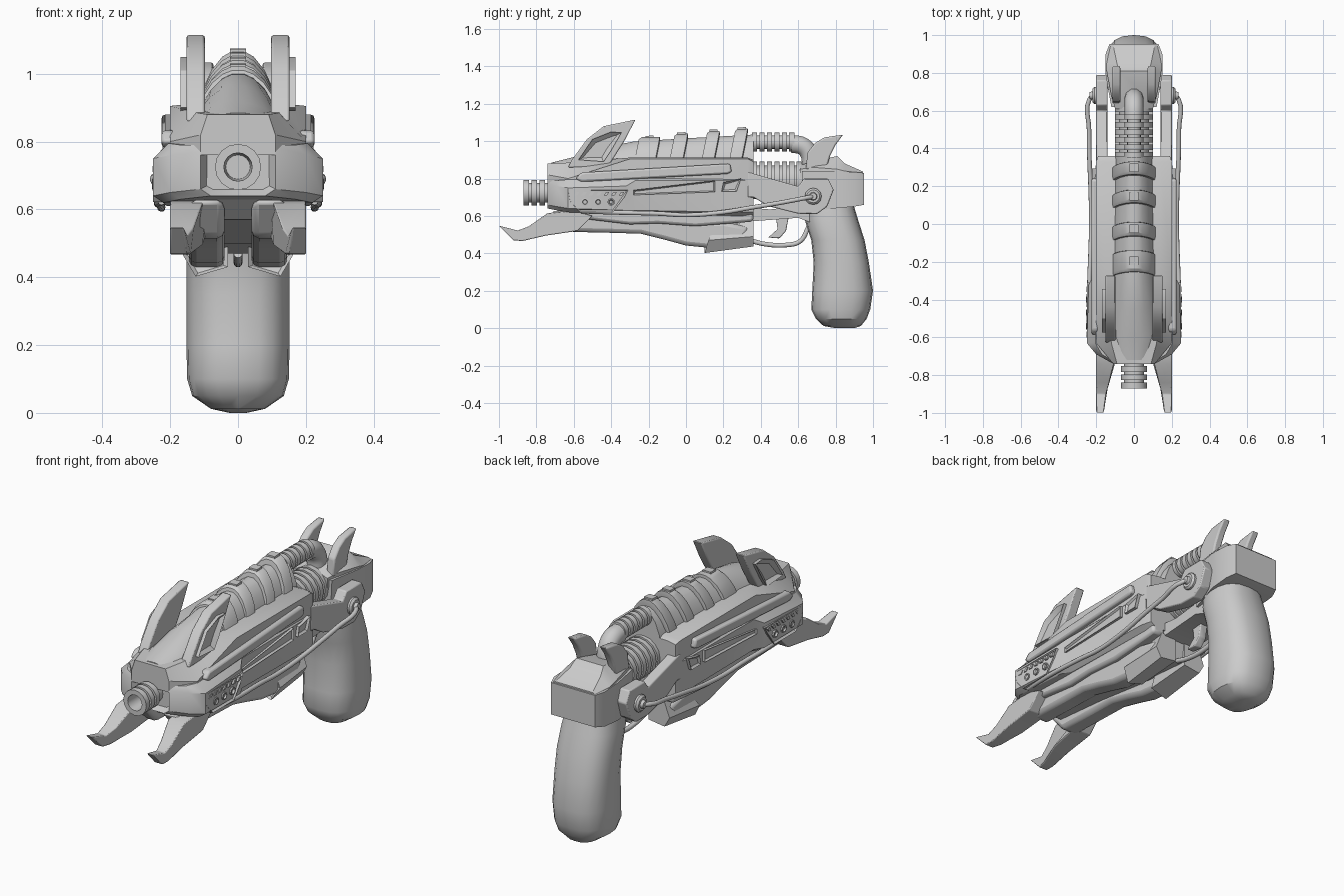
import bpy, bmesh, math
from mathutils import Vector

if "Cube" in bpy.data.objects:
    bpy.data.objects.remove(bpy.data.objects["Cube"])


def finish(name, bm, mirror=False, bevel=0):
    me = bpy.data.meshes.new(name)
    bm.to_mesh(me)
    bm.free()
    ob = bpy.data.objects.new(name, me)
    bpy.context.collection.objects.link(ob)
    if bevel:
        b = ob.modifiers.new("bevel", 'BEVEL')
        b.width, b.segments, b.limit_method = bevel, 2, 'ANGLE'
    if mirror:
        ob.modifiers.new("mirror", 'MIRROR')
    return ob


def loft(name, rings, mirror=False, bevel=0, inset=None):
    """Skin closed rings of 3D points and cap both ends; inset=(width, depth) recesses the last cap."""
    bm = bmesh.new()
    vs = [[bm.verts.new(p) for p in r] for r in rings]
    n = len(rings[0])
    for a, b in zip(vs, vs[1:]):
        for i in range(n):
            j = (i + 1) % n
            bm.faces.new((a[i], a[j], b[j], b[i]))
    bm.faces.new(vs[0][::-1])
    cap = bm.faces.new(vs[-1])
    bmesh.ops.recalc_face_normals(bm, faces=bm.faces)
    if inset:
        bmesh.ops.inset_individual(bm, faces=[cap], thickness=inset[0], depth=-inset[1])
    return finish(name, bm, mirror, bevel)


def prism(name, pts, x0, x1, mirror=True, bevel=0, inset=None):
    """Side-view (y, z) outline extruded across x."""
    return loft(name, [[(x, y, z) for y, z in pts] for x in (x0, x1)], mirror, bevel, inset)


def hull(name, sections, bevel=0, inset=None):
    """Symmetric loft along y from half sections (y, [(x, z), ...])."""
    return loft(name, [[(x, y, z) for x, z in h] + [(-x, y, z) for x, z in h[::-1]]
                       for y, h in sections], bevel=bevel, inset=inset)


def lathe(name, prof, centre, axis='y', n=16, mirror=False):
    """Profile of (distance along axis, radius) turned round the y or x axis."""
    c, rings = Vector(centre), []
    for d, r in prof:
        ring = []
        for i in range(n):
            a = math.tau * i / n
            u, v = r * math.cos(a), r * math.sin(a)
            ring.append(c + Vector((u, d, v) if axis == 'y' else (d, u, v)))
        rings.append(ring)
    return loft(name, rings, mirror)


def tube(name, pts, r, mirror=False):
    cu = bpy.data.curves.new(name, 'CURVE')
    cu.dimensions = '3D'
    cu.bevel_depth, cu.bevel_resolution, cu.use_fill_caps, cu.resolution_u = r, 3, True, 5
    s = cu.splines.new('BEZIER')
    s.bezier_points.add(len(pts) - 1)
    for b, p in zip(s.bezier_points, pts):
        b.co = p
        b.handle_left_type = b.handle_right_type = 'AUTO'
    ob = bpy.data.objects.new(name, cu)
    bpy.context.collection.objects.link(ob)
    if mirror:
        ob.modifiers.new("mirror", 'MIRROR')


def ribs(y0, y1, n, big, small):
    """Lathe profile with n discs."""
    p, s = [], (y1 - y0) / n
    for i in range(n):
        y = y0 + i * s
        p += [(y, small), (y + .3 * s, small), (y + .3 * s, big), (y + s, big), (y + s, small)]
    return p


# Grip: rounded rings (z, front y, back y, half width)
rings = []
for z, f, b, w in [(0, .80, .90, .025), (.012, .735, .935, .08), (.05, .695, .966, .135), (.1, .67, .985, .15),
                   (.2, .675, 1.0, .152), (.35, .683, .978, .152), (.47, .67, .955, .152),
                   (.58, .635, .92, .148), (.68, .63, .89, .13)]:
    ring = []
    for i in range(20):
        a = math.tau * i / 20
        c, s = math.cos(a), math.sin(a)
        ring.append((w * math.copysign(abs(c) ** .75, c),
                     (f + b) / 2 + (b - f) / 2 * math.copysign(abs(s) ** .85, s), z))
    rings.append(ring)
loft("grip", rings)

# Rear collar and its faceted cap
hull("rear_collar", [(.62, [(.11, .62), (.12, .84)]), (.79, [(.15, .64), (.15, .84)]),
                     (.90, [(.15, .65), (.15, .835)]), (.952, [(.13, .66), (.13, .83)])])
hull("rear_cap", [(.61, [(.10, .80), (.10, .85), (.05, .87)]), (.68, [(.12, .8), (.12, .86), (.06, .895)]),
                  (.81, [(.145, .8), (.145, .85), (.08, .92)]), (.85, [(.145, .8), (.145, .84), (.09, .88)]),
                  (.945, [(.125, .8), (.125, .83), (.11, .838)])])
prism("rear_horn", [(.64, .85), (.65, .94), (.69, .99), (.74, 1.02), (.84, 1.035), (.80, .98),
                    (.77, .92), (.75, .85)], .072, .115, bevel=.008)

# Main housing, with a recessed nose round the muzzle
secs = []
for y, w, zb, zt, c in [(.36, .19, .60, .80, .01), (.30, .205, .60, .80, .01), (-.27, .212, .61, .80, .01),
                        (-.32, .24, .61, .80, .04), (-.63, .25, .62, .795, .045), (-.69, .20, .63, .79, .03),
                        (-.74, .11, .64, .79, .02)]:
    secs.append((y, [(w - .03, zb), (w, zb + .02), (w, zt - c), (w - c, zt)]))
hull("main_housing", secs, inset=(.02, .03))

# Upper shell with sloped shoulders
hull("upper_shell", [(y, [(w, .76), (w, zs), (wi, zi)]) for y, w, zs, wi, zi in
                     [(-.74, .11, .82, .09, .88), (-.63, .20, .80, .12, .885), (-.30, .20, .905, .14, .912),
                      (.33, .20, .905, .14, .912), (.36, .19, .89, .14, .90)]])


# Arched spine, its bands and their top studs
def arch(w, top, base=.86):
    h = top - base
    return [(w, base), (w * .9, base + h * .32), (w * .68, base + h * .66), (w * .4, base + h * .9), (w * .15, top)]


hull("spine", [(y, arch(w, t)) for y, w, t in [(-.72, .08, .885), (-.60, .12, .915), (-.45, .125, .965),
                                               (-.28, .12, .998), (.0, .112, 1.015), (.36, .105, 1.035)]])
for i, (y0, y1, t) in enumerate([(-.25, -.14, 1.022), (-.06, .01, 1.04), (.115, .18, 1.055), (.265, .33, 1.067)]):
    bands = []
    for y, k in [(y0, -.012), (y0 + .015, 0), (y1, 0), (y1 + .005, -.02)]:
        # lower ends sweep forward
        h = arch(.116 + k * .3, t + k, .90)
        half = [(x, y - .03 * (t - z) / .15, z) for x, z in h]
        bands.append(half + [(-x, yy, z) for x, yy, z in half[::-1]])
    loft("spine_band_%d" % i, bands)
    m = (y0 + y1) / 2
    prism("band_stud_%d" % i, [(m - .022, t - .02), (m - .022, t + .006), (m + .022, t + .008), (m + .022, t - .02)],
          -.024, .024, mirror=False)

# Fins with recessed side panels
prism("front_fin", [(-.63, .86), (-.61, .90), (-.53, 1.01), (-.44, 1.08), (-.27, 1.115), (-.33, 1.0),
                    (-.40, .89), (-.42, .86)], .098, .152, bevel=.006)
prism("fin_panel", [(-.575, .90), (-.50, 1.01), (-.40, 1.05), (-.345, 1.045), (-.40, .95), (-.44, .89)],
      .14, .17, inset=(.025, .018))

# Ribbed muzzle with bore
lathe("muzzle", [(-.70, .055)] + [(-y, r) for y, r in ribs(.74, .87, 3, .068, .052)] +
      [(-.87, .042), (-.76, .036)], (0, 0, .725))

# Ribbed hoses behind the shell
lathe("upper_hose", ribs(.34, .58, 6, .05, .036), (0, 0, .995))
lathe("lower_hose", ribs(.34, .62, 7, .10, .08), (0, 0, .79))
tube("hose_elbow", [(0, .57, .985), (0, .62, .975), (0, .655, .94), (0, .67, .85)], .05)

# Side arms, pivots and cables
prism("side_arm", [(.33, .835), (.60, .758), (.63, .80), (.76, .80), (.79, .74), (.755, .65), (.70, .61),
                   (.60, .612), (.44, .652), (.36, .70), (.33, .70)], .14, .20, bevel=.006)
lathe("pivot", [(.15, .045), (.21, .045), (.22, .035), (.22, .022), (.235, .018)], (0, .68, .705), 'x', 12, True)
tube("side_cable", [(.20, .69, .705), (.236, .66, .70), (.238, .5, .67), (.236, .35, .645), (.23, .2, .62),
                    (.226, 0, .605), (.23, -.15, .613), (.236, -.35, .618), (.225, -.56, .625)], .012, True)

# Side bars, frames and stud panel
prism("side_bar", [(-.59, .80), (-.56, .832), (.235, .88), (.245, .835), (.22, .825), (-.56, .782)],
      .18, .225, bevel=.01)
prism("long_frame", [(-.28, .712), (-.28, .738), (.155, .79), (.155, .728)], .19, .222, inset=(.01, .01))
prism("square_frame", [(.19, .73), (.20, .78), (.295, .80), (.27, .73)], .19, .222, inset=(.014, .01))
prism("stud_panel", [(-.63, .74), (-.31, .74), (-.33, .70), (-.39, .622), (-.57, .622), (-.62, .68)],
      .21, .25, inset=(.012, .012))
for i in range(3):
    lathe("panel_stud_%d" % i, [(.22, .02), (.252, .02), (.253, .014), (.242, .009)],
          (0, -.54 + .07 * i, .675), 'x', 10, True)
for i in range(7):
    y = -.60 + .04 * i
    prism("panel_tooth_%d" % i, [(y, .71), (y + .012, .728), (y + .03, .728), (y + .018, .71)], .22, .252)

# Underside keel and wavy rails
prism("keel", [(-.70, .64), (-.62, .57), (-.3, .54), (0, .50), (.34, .47), (.36, .62)], -.10, .10, mirror=False)
prism("lower_rail", [(-.72, .63), (-.62, .515), (-.40, .51), (-.24, .505), (-.12, .475), (0, .442), (.14, .428),
                     (.30, .45), (.34, .54), (.20, .57), (.05, .565), (-.10, .585), (-.25, .58), (-.40, .60)],
      .04, .145, bevel=.022)
prism("upper_rail", [(-.60, .63), (-.55, .585), (-.3, .555), (-.15, .56), (.05, .545), (.36, .57), (.36, .62)],
      .10, .175, bevel=.015)

# Front prongs, widening inward toward the body
prong = [(-1.0, .548), (-.90, .522), (-.84, .545), (-.74, .615), (-.60, .63), (-.50, .60), (-.58, .52),
         (-.75, .495), (-.87, .467), (-.92, .468)]
loft("front_prong", [[(.16 - .065 * min(1, max(0, (y + .95) / .25)), y, z) for y, z in prong],
                     [(.20, y, z) for y, z in prong]], mirror=True, bevel=.004)

# Angled chin blocks
chin = [[(.03, .10, .43), (.125, .10, .402), (.165, .12, .47), (.12, .14, .53), (.03, .14, .53)],
        [(.03, .36, .45), (.125, .36, .437), (.155, .36, .49), (.12, .36, .58), (.03, .36, .58)]]
loft("chin_block", chin[::-1], mirror=True, inset=(.016, .012))

# Trigger frame, guard and trigger
prism("trigger_frame", [(.33, .57), (.33, .645), (.45, .635), (.68, .66), (.68, .56), (.60, .59)], -.10, .10,
      mirror=False)
tube("trigger_guard", [(0, .34, .47), (0, .42, .45), (0, .54, .445), (0, .61, .465), (0, .655, .54)], .013)
prism("trigger", [(.44, .485), (.50, .48), (.535, .52), (.55, .60), (.48, .60), (.49, .53)], -.022, .022,
      mirror=False, bevel=.005)

# Smooth shading with sharp edges kept
bpy.ops.object.select_all(action='DESELECT')
for ob in bpy.context.scene.objects:
    if ob.type == 'MESH':
        ob.select_set(True)
        bpy.context.view_layer.objects.active = ob
bpy.ops.object.shade_smooth_by_angle(angle=math.radians(32))
